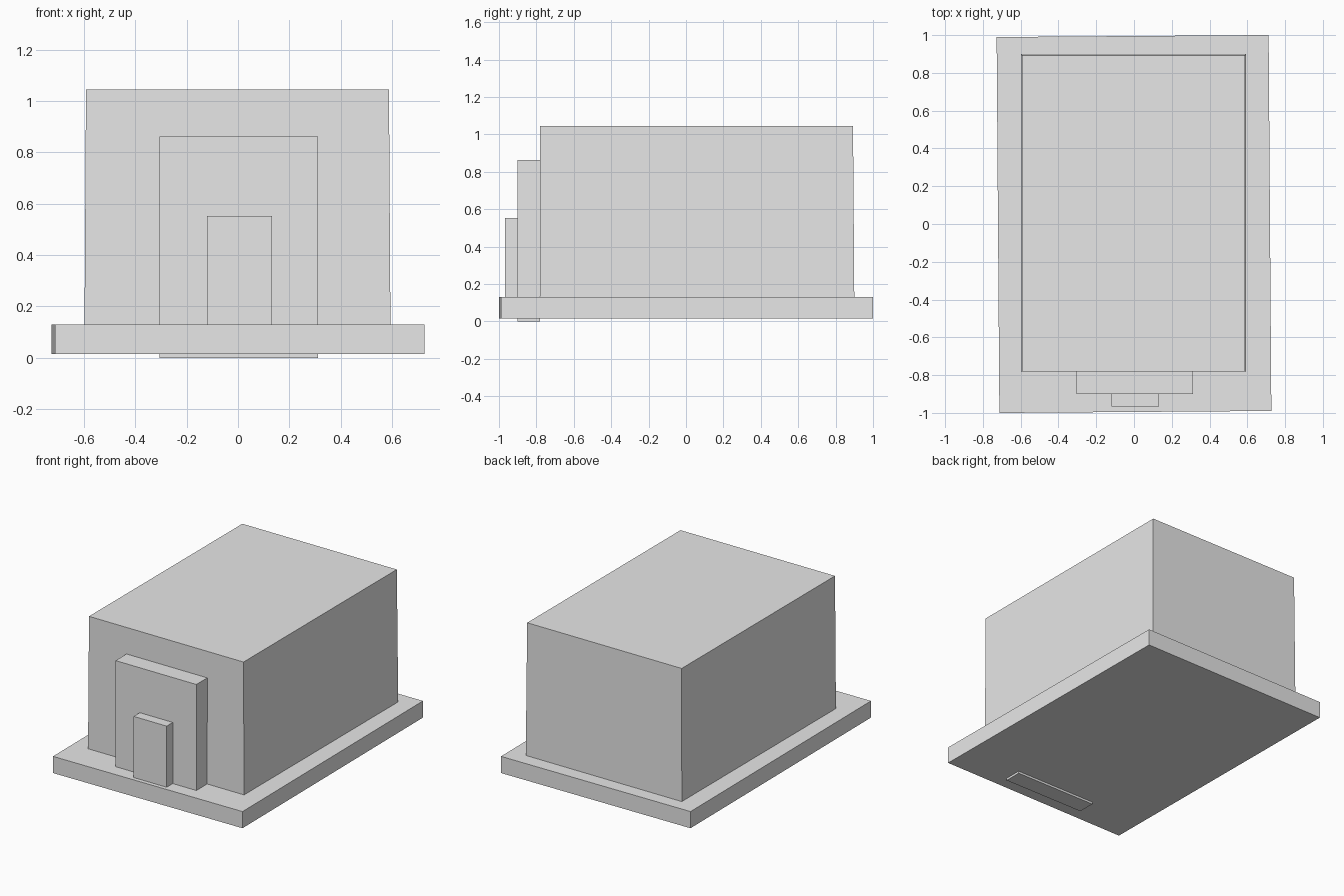
import bpy

old = bpy.data.objects.get("Cube")
if old:
    bpy.data.objects.remove(old, do_unlink=True)

# Single plain grey for the whole building
grey = bpy.data.materials.new("light_grey")
grey.use_nodes = True
colour = (0.8, 0.8, 0.8, 1)
grey.diffuse_color = colour
grey.node_tree.nodes["Principled BSDF"].inputs["Base Color"].default_value = colour


def block(name, x, y, z, turn=0.0, top_inset=None):
    """Box between (min, max) ranges; top_inset narrows the top: (left, right, front, back)."""
    centre = [sum(r) / 2 for r in (x, y, z)]
    bpy.ops.mesh.primitive_cube_add(size=1, location=centre)
    ob = bpy.context.object
    ob.name = ob.data.name = name
    size = [r[1] - r[0] for r in (x, y, z)]
    for v in ob.data.vertices:
        v.co = [c * s for c, s in zip(v.co, size)]
        if top_inset and v.co.z > 0:
            left, right, front, back = top_inset
            v.co.x += left if v.co.x < 0 else -right
            v.co.y += front if v.co.y < 0 else -back
    ob.rotation_euler.z = turn
    ob.data.materials.append(grey)
    return ob


# Ground slab, set very slightly askew
block("base_slab", (-0.72, 0.72), (-0.995, 0.995), (0.015, 0.13), turn=0.0073)
# Main hall, tapering a touch to the top
block("main_body", (-0.598, 0.594), (-0.782, 0.9), (0.1, 1.045),
      top_inset=(0.006, 0.006, 0.002, 0.007))
# Stepped entrance, its larger step reaching through the slab
block("entrance_surround", (-0.305, 0.312), (-0.9, -0.78), (0, 0.862))
block("door", (-0.12, 0.132), (-0.967, -0.9), (0.1, 0.552))
